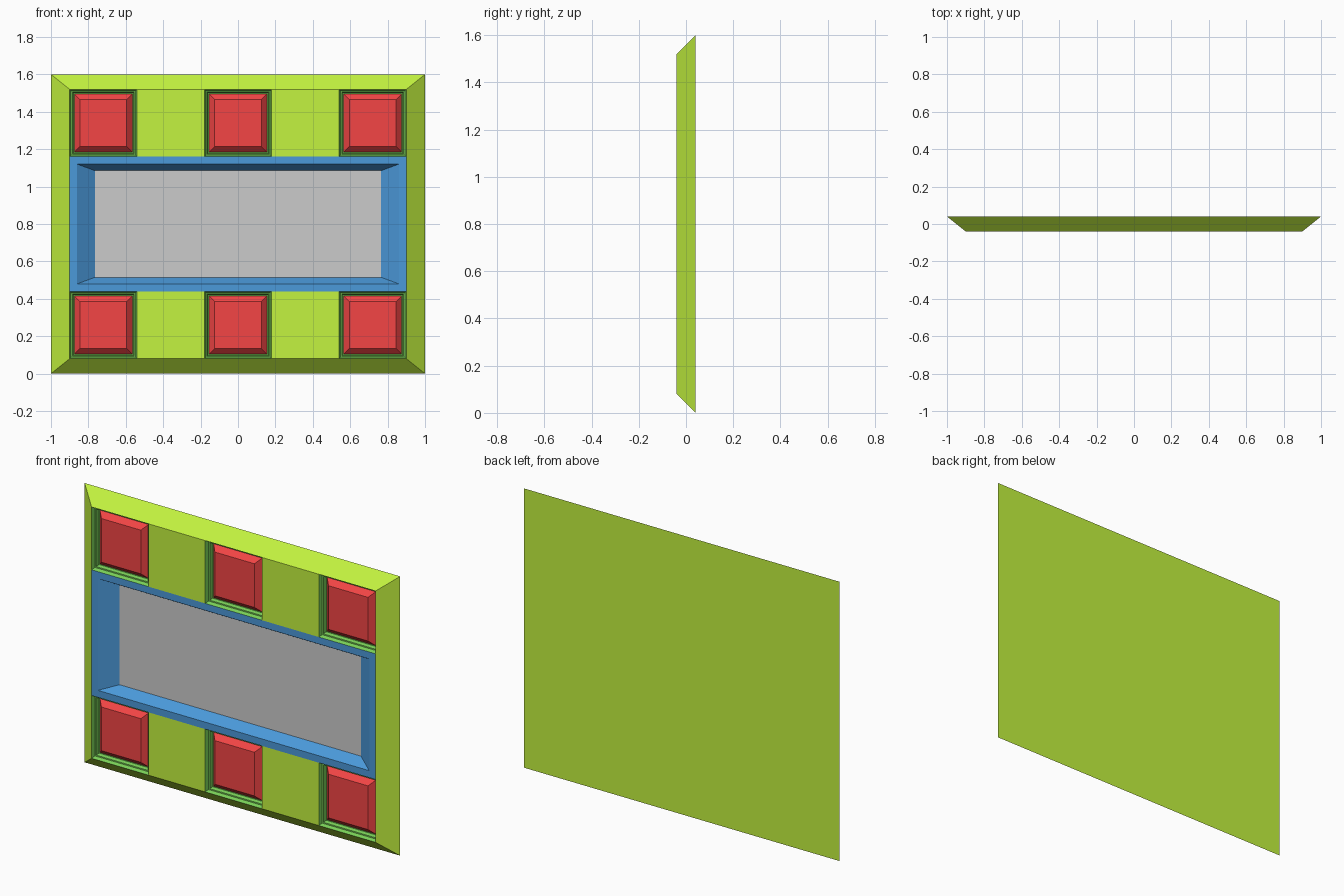
import bpy

if "Cube" in bpy.data.objects:
    bpy.data.objects.remove(bpy.data.objects["Cube"])


def material(name, rgb):
    m = bpy.data.materials.new(name)
    m.diffuse_color = (*rgb, 1)
    m.use_nodes = True
    m.node_tree.nodes["Principled BSDF"].inputs["Base Color"].default_value = m.diffuse_color
    return m


LIME = material("lime", (0.55, 0.9, 0.05))
GREEN = material("dark_green", (0.2, 0.65, 0.1))
BLUE = material("blue", (0.07, 0.32, 0.7))
RED = material("red", (0.9, 0.06, 0.06))


def loft(name, cx, cz, rings, mat=None, back=False, front=False):
    """Join rectangular rings (half width, half height, y), outermost first."""
    verts, faces = [], []
    for w, h, y in rings:
        verts += [(cx + sx * w, y, cz + sz * h)
                  for sx, sz in ((-1, -1), (1, -1), (1, 1), (-1, 1))]
    for r in range(len(rings) - 1):
        a, b = 4 * r, 4 * r + 4
        for i in range(4):
            j = (i + 1) % 4
            faces.append((a + i, a + j, b + j, b + i))
    if back:
        faces.append((3, 2, 1, 0))
    if front:
        n = len(verts) - 4
        faces.append((n, n + 1, n + 2, n + 3))
    mesh = bpy.data.meshes.new(name)
    mesh.from_pydata(verts, [], faces)
    if mat:
        mesh.materials.append(mat)
    obj = bpy.data.objects.new(name, mesh)
    bpy.context.collection.objects.link(obj)
    return obj


FRONT = -0.04

# Tapered panel body: closed back, front filled by the parts below
loft("panel_body", 0, 0.8, [(1, 0.8, 0.04), (0.9, 0.72, FRONT)], LIME, back=True)

# Blue window frame with sloping recess, and its grey floor
loft("window_frame", 0, 0.8,
     [(0.9, 0.36, FRONT), (0.86, 0.32, FRONT), (0.765, 0.285, 0.02)], BLUE)
loft("window_screen", 0, 0.8, [(0.765, 0.285, 0.02)], front=True)

for z in (0.26, 1.34):
    # Flat front tiles between the buttons
    for x in (-0.36, 0.36):
        loft("front_tile", x, z, [(0.18, 0.18, FRONT)], LIME, front=True)
    for x in (-0.72, 0, 0.72):
        # Stepped socket sunk into the panel
        loft("button_socket", x, z,
             [(0.18, 0.18, FRONT), (0.172, 0.172, -0.02),
              (0.165, 0.165, -0.02), (0.16, 0.16, 0.0)], GREEN, front=True)
        # Bevelled button standing in the socket
        loft("button", x, z,
             [(0.155, 0.155, 0.0), (0.125, 0.125, -0.03)], RED, front=True)
